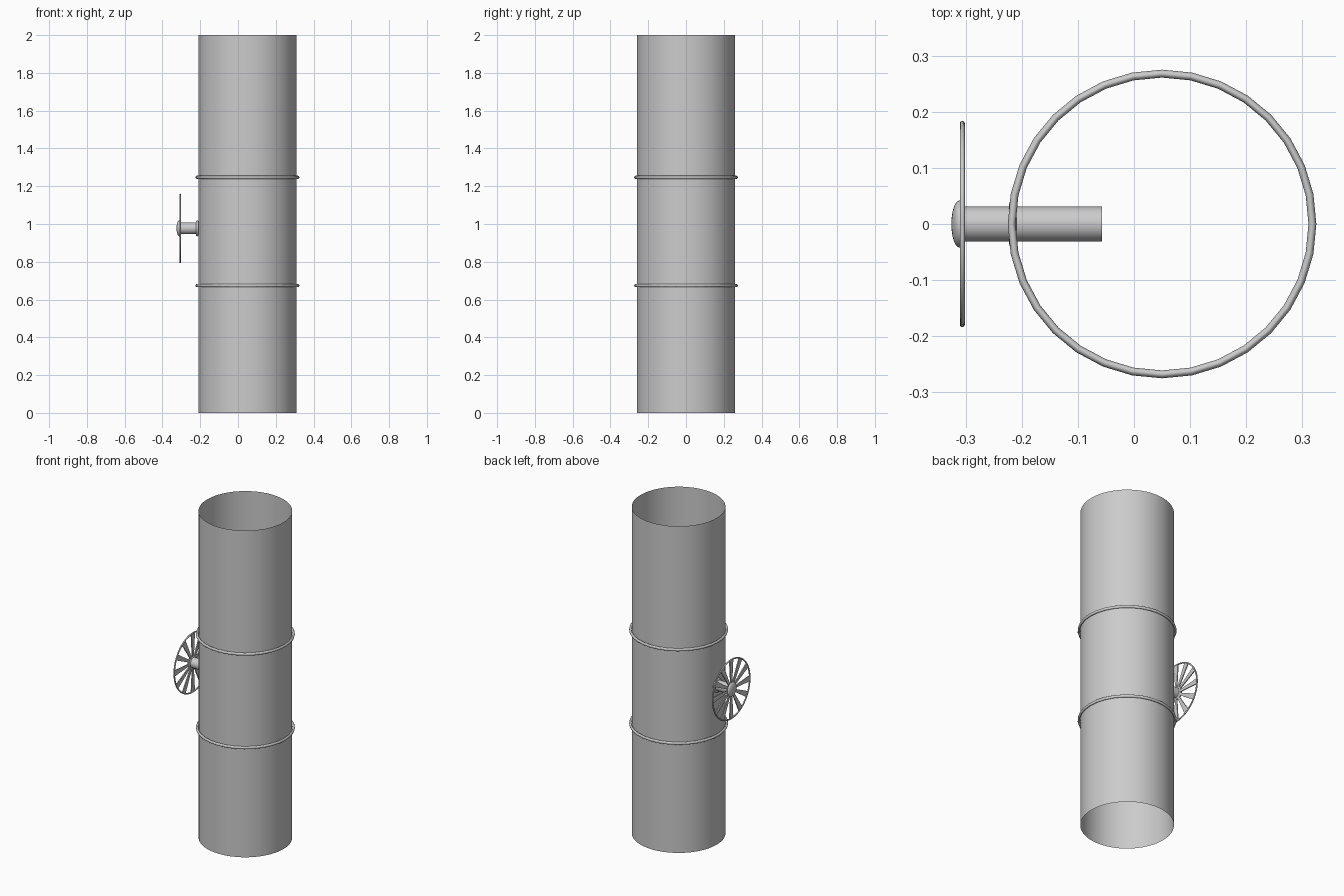
import bpy, bmesh, math
from mathutils import Vector, Matrix

if "Cube" in bpy.data.objects:
    bpy.data.objects.remove(bpy.data.objects["Cube"])

PIPE_X, PIPE_R = 0.05, 0.26
WHEEL_X, WHEEL_Z, WHEEL_R = -0.306, 0.977, 0.184


def smooth(obj, angle=40):
    bpy.ops.object.select_all(action='DESELECT')
    obj.select_set(True)
    bpy.context.view_layer.objects.active = obj
    bpy.ops.object.shade_smooth_by_angle(angle=math.radians(angle))


def cylinder(name, r, length, loc, rot=(0, 0, 0), sides=32, fill='NGON'):
    bpy.ops.mesh.primitive_cylinder_add(vertices=sides, radius=r, depth=length,
                                        end_fill_type=fill, location=loc, rotation=rot)
    obj = bpy.context.object
    obj.name = name
    smooth(obj)
    return obj


def ring(name, major, minor, loc, rot=(0, 0, 0), sides=32, stretch=1.0):
    bpy.ops.mesh.primitive_torus_add(major_segments=sides, minor_segments=8,
                                     major_radius=major, minor_radius=minor,
                                     location=loc, rotation=rot)
    obj = bpy.context.object
    obj.name = name
    obj.scale.z = stretch
    smooth(obj, 50)
    return obj


ALONG_X = (0, math.pi / 2, 0)

# open thin-walled pipe with two joint rings
cylinder("pipe", PIPE_R, 2.0, (PIPE_X, 0, 1), sides=48, fill='NOTHING')
for name, z in (("lower_ring", 0.674), ("upper_ring", 1.247)):
    ring(name, 0.268, 0.007, (PIPE_X, 0, z), stretch=1.25)

# valve stem running into the pipe, and the collar where it enters
cylinder("valve_stem", 0.031, 0.249, (-0.1815, 0, WHEEL_Z), ALONG_X)
ring("stem_collar", 0.035, 0.007, (-0.216, 0, WHEEL_Z), ALONG_X)

# handwheel rim
ring("wheel_rim", WHEEL_R - 0.0045, 0.0045, (WHEEL_X, 0, WHEEL_Z), ALONG_X, sides=48)

# spokes widening toward the rim
bm = bmesh.new()
COUNT = 12
for i in range(COUNT):
    turn = Matrix.Rotation(2 * math.pi * i / COUNT, 4, 'X')
    geom = bmesh.ops.create_cube(bm, size=1.0)
    for v in geom['verts']:
        outer = v.co.z > 0
        p = Vector((v.co.x * 0.006, v.co.y * (0.034 if outer else 0.012),
                    0.179 if outer else 0.025))
        v.co = turn @ p
mesh = bpy.data.meshes.new("wheel_spokes")
bm.to_mesh(mesh)
bm.free()
spokes = bpy.data.objects.new("wheel_spokes", mesh)
spokes.location = (WHEEL_X, 0, WHEEL_Z)
bpy.context.collection.objects.link(spokes)

# domed hub cap
bpy.ops.mesh.primitive_uv_sphere_add(segments=32, ring_count=16, radius=1,
                                     location=(-0.311, 0, WHEEL_Z), rotation=ALONG_X)
hub = bpy.context.object
hub.name = "hub_cap"
hub.scale = (0.042, 0.042, 0.0145)
smooth(hub)
